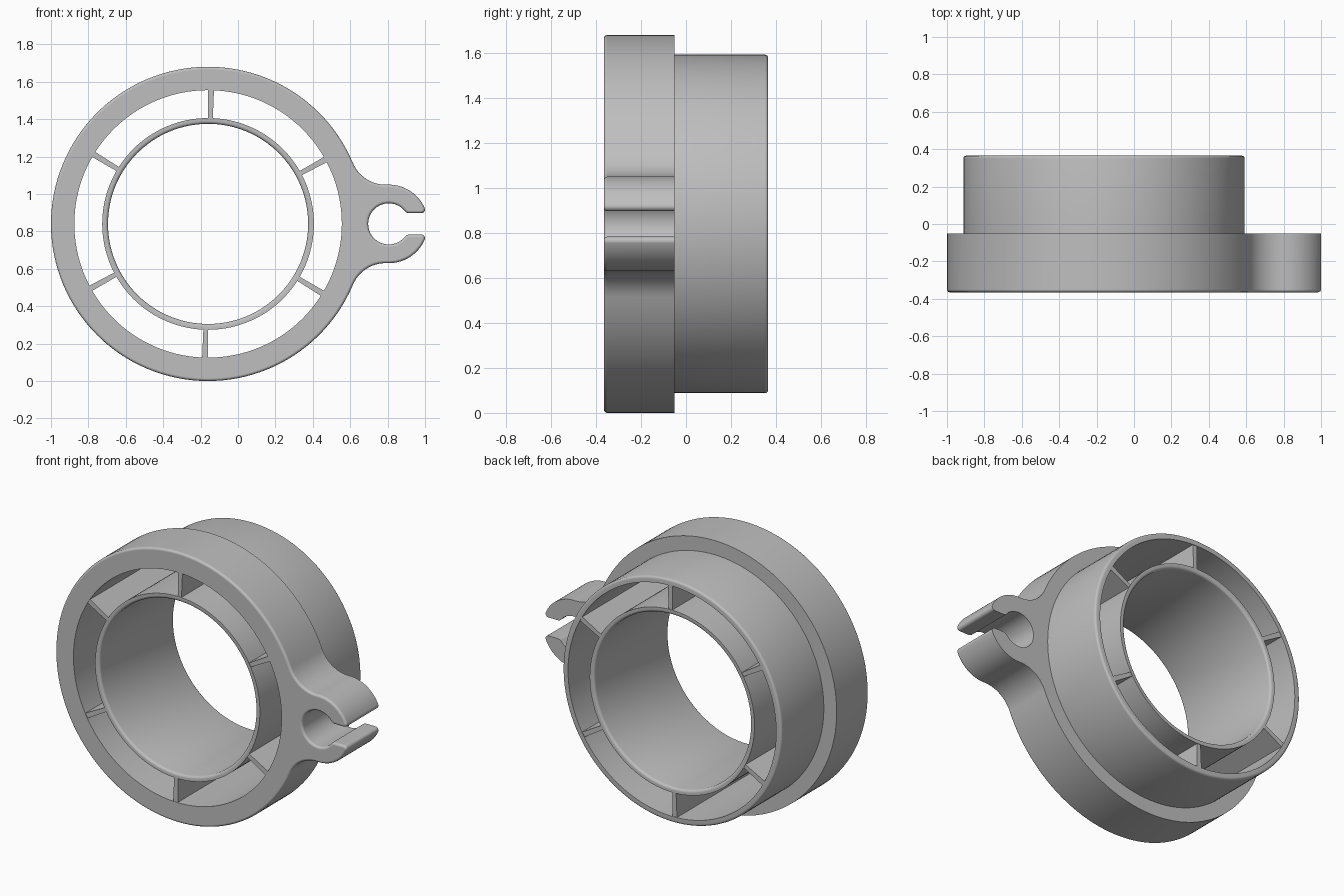
import bpy, bmesh
from math import sin, cos, pi, sqrt, atan2, radians

cube = bpy.data.objects.get("Cube")
if cube:
    bpy.data.objects.remove(cube, do_unlink=True)

CX, CZ = -0.16, 0.84             # axis of the rings
FRONT, STEP, BACK = -0.365, -0.05, 0.365
R_FLANGE, R_SLEEVE, R_BORE = 0.84, 0.752, 0.715
R_HUB, R_HUB_IN = 0.566, 0.535

grey = bpy.data.materials.new("plain grey")
grey.use_nodes = True
grey.diffuse_color = (0.52, 0.52, 0.52, 1)
grey.node_tree.nodes["Principled BSDF"].inputs["Base Color"].default_value = grey.diffuse_color


def arc(cx, cy, r, a0, a1, n):
    return [(cx + r * cos(a0 + (a1 - a0) * i / n), cy + r * sin(a0 + (a1 - a0) * i / n))
            for i in range(n + 1)]


def finish(name, bm):
    bmesh.ops.recalc_face_normals(bm, faces=bm.faces)
    mesh = bpy.data.meshes.new(name)
    bm.to_mesh(mesh)
    bm.free()
    mesh.materials.append(grey)
    ob = bpy.data.objects.new(name, mesh)
    bpy.context.collection.objects.link(ob)
    return ob


def smooth(ob):
    bpy.ops.object.select_all(action='DESELECT')
    ob.select_set(True)
    bpy.context.view_layer.objects.active = ob
    bpy.ops.object.shade_smooth_by_angle(angle=radians(32))


def prism(name, outline, y0, y1, bevel=0):
    """Extrude an outline (relative to the axis) from y0 to y1, rounding its front edge."""
    bm = bmesh.new()
    face = bm.faces.new([bm.verts.new((CX + x, y0, CZ + z)) for x, z in outline])
    geom = bmesh.ops.extrude_face_region(bm, geom=[face], use_keep_orig=True)["geom"]
    for v in geom:
        if isinstance(v, bmesh.types.BMVert):
            v.co.y = y1
    if bevel:
        bmesh.ops.recalc_face_normals(bm, faces=bm.faces)
        rim = [e for e in bm.edges if all(v.co.y == e.verts[0].co.y and v.co.y < y0 + 0.001
                                          for v in e.verts)]
        bmesh.ops.bevel(bm, geom=rim, offset=bevel, segments=4, profile=0.5, affect='EDGES')
    return finish(name, bm)


def lathe(name, profile, closed, steps=128):
    """Revolve (radius, y) points round the ring axis."""
    bm = bmesh.new()
    rows = [[bm.verts.new((CX + r * cos(2 * pi * i / steps), y, CZ + r * sin(2 * pi * i / steps)))
             for r, y in profile] for i in range(steps)]
    n = len(profile)
    for i in range(steps):
        a, b = rows[i], rows[(i + 1) % steps]
        for j in range(n if closed else n - 1):
            k = (j + 1) % n
            bm.faces.new((a[j], a[k], b[k], b[j]))
    ob = finish(name, bm)
    smooth(ob)
    return ob


# Flange outline: ring, fillet, clip jaw, rounded tip, mouth and clip hole
D, R_CLIP, R_HOLE, SLOT = 0.966, 0.21, 0.11, 0.057
FILLET, TIP, MOUTH = 0.19, 0.02, 0.03
d1, d2 = R_FLANGE + FILLET, R_CLIP + FILLET
fx = (d1 * d1 - d2 * d2 + D * D) / (2 * D)
fz = sqrt(d1 * d1 - fx * fx)
ring_a, jaw_a = atan2(fz, fx), atan2(fz, fx - D)
tz = SLOT + TIP
tx = sqrt((R_CLIP - TIP) ** 2 - tz * tz)
mz = SLOT + MOUTH
mx = sqrt((R_HOLE + MOUTH) ** 2 - mz * mz)
tip_a, mouth_a = atan2(tz, tx), atan2(mz, mx)

half = arc(0, 0, R_FLANGE, pi, ring_a, 56)
half += arc(fx, fz, FILLET, ring_a + pi, jaw_a + pi, 14)[1:] if jaw_a < ring_a else \
    arc(fx, fz, FILLET, ring_a - pi, jaw_a - pi, 14)[1:]
half += arc(D, 0, R_CLIP, jaw_a, tip_a, 16)[1:]
half += arc(D + tx, tz, TIP, tip_a, -pi / 2, 8)[1:]
half += arc(D + mx, mz, MOUTH, -pi / 2, mouth_a - pi, 4)
half += arc(D, 0, R_HOLE, mouth_a, pi, 20)[1:]
outline = half + [(x, -z) for x, z in half[-2:0:-1]]

flange = prism("flange_with_clip", outline, FRONT, STEP, bevel=0.015)

# Bore the flange
cutter = prism("bore_cutter", arc(0, 0, R_BORE, 0, 2 * pi, 128)[:-1], FRONT - 0.2, BACK)
cutter.hide_render = True
cut = flange.modifiers.new("bore", 'BOOLEAN')
cut.operation, cut.solver, cut.object = 'DIFFERENCE', 'EXACT', cutter
bpy.ops.object.select_all(action='DESELECT')
flange.select_set(True)
bpy.context.view_layer.objects.active = flange
bpy.ops.object.modifier_apply(modifier=cut.name)
bpy.data.objects.remove(cutter, do_unlink=True)
smooth(flange)
weighted = flange.modifiers.new("even shading", 'WEIGHTED_NORMAL')
weighted.keep_sharp = True

# Rear sleeve with a rounded back rim
e = 0.014
sleeve = [(R_SLEEVE, STEP)] + arc(R_SLEEVE - e, BACK - e, e, 0, pi / 2, 4) \
    + [(R_BORE, BACK), (R_BORE, STEP)]
lathe("rear_sleeve", sleeve, closed=False)

# Inner hub tube, rounded on the bore side at both ends
e = 0.016
hub = [(R_HUB, FRONT), (R_HUB, BACK)] \
    + arc(R_HUB_IN + e, BACK - e, e, pi / 2, pi, 4) \
    + arc(R_HUB_IN + e, FRONT + e, e, pi, 1.5 * pi, 4)
lathe("inner_hub", hub, closed=True)

# Six tapered ribs, each lying to one side of its radius
for i in range(6):
    a = radians(30 + 60 * i)
    shape = [(R_HUB - 0.008, 0), (R_BORE + 0.008, 0),
             (R_BORE + 0.008, -0.032), (R_HUB - 0.008, -0.025)]
    prism(f"rib_{i + 1}", [(r * cos(a) - t * sin(a), r * sin(a) + t * cos(a)) for r, t in shape],
          FRONT + 0.003, BACK - 0.003)
